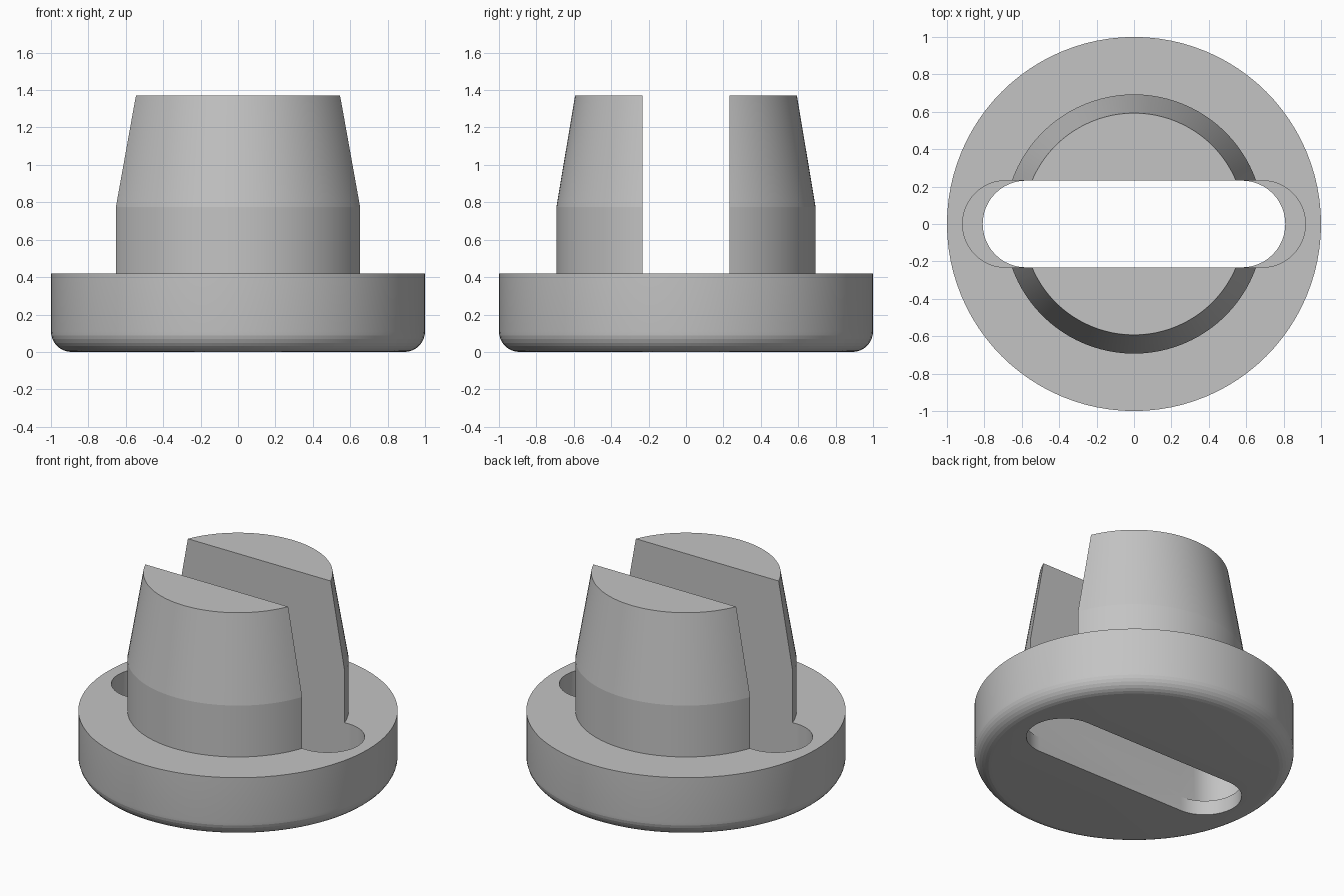
import bpy, bmesh
from math import pi, sin, cos, radians

cube = bpy.data.objects.get("Cube")
if cube:
    bpy.data.objects.remove(cube, do_unlink=True)

grey = bpy.data.materials.new("plain grey")
grey.use_nodes = True
colour = (0.55, 0.55, 0.55, 1)
grey.diffuse_color = colour
grey.node_tree.nodes["Principled BSDF"].inputs["Base Color"].default_value = colour


def add_object(name, bm):
    bmesh.ops.recalc_face_normals(bm, faces=bm.faces[:])
    mesh = bpy.data.meshes.new(name)
    bm.to_mesh(mesh)
    bm.free()
    mesh.materials.append(grey)
    ob = bpy.data.objects.new(name, mesh)
    bpy.context.collection.objects.link(ob)
    return ob


def lathe(name, profile, steps=96):
    bm = bmesh.new()
    verts = [bm.verts.new((r, 0, z)) for r, z in profile]
    edges = [bm.edges.new(pair) for pair in zip(verts, verts[1:])]
    bmesh.ops.spin(bm, geom=verts + edges, cent=(0, 0, 0), axis=(0, 0, 1),
                   angle=2 * pi, steps=steps, use_merge=True)
    bmesh.ops.remove_doubles(bm, verts=bm.verts[:], dist=1e-5)
    # Cap the two open ends
    bmesh.ops.holes_fill(bm, edges=[e for e in bm.edges if e.is_boundary], sides=0)
    return add_object(name, bm)


def slot_cutter(name, straight, radius, z0, z1, steps=24):
    bm = bmesh.new()
    outline = []
    for side, start in ((1, -pi / 2), (-1, pi / 2)):
        for i in range(steps + 1):
            a = start + pi * i / steps
            outline.append(bm.verts.new((side * straight + radius * cos(a), radius * sin(a), z0)))
    face = bm.faces.new(outline)
    top = bmesh.ops.extrude_face_region(bm, geom=[face])["geom"]
    bmesh.ops.translate(bm, vec=(0, 0, z1 - z0),
                        verts=[g for g in top if isinstance(g, bmesh.types.BMVert)])
    ob = add_object(name, bm)
    ob.hide_render = True
    return ob


# Flanged plug: rounded lower rim, straight collar and tapered top
FILLET = 0.11
rim = [(1 - FILLET + FILLET * sin(i * pi / 16), FILLET - FILLET * cos(i * pi / 16))
       for i in range(9)]
plug = lathe("slotted_plug", rim + [(1, 0.42), (0.693, 0.42), (0.693, 0.775), (0.593, 1.37)])

# Long upper slot, and a shorter one through the floor that leaves end ledges
cutters = [slot_cutter("upper_slot_cutter", 0.685, 0.232, 0.1, 2),
           slot_cutter("floor_slot_cutter", 0.577, 0.232, -0.5, 0.3)]
for cutter in cutters:
    mod = plug.modifiers.new(cutter.name, "BOOLEAN")
    mod.operation = "DIFFERENCE"
    mod.solver = "EXACT"
    mod.object = cutter

bpy.ops.object.select_all(action="DESELECT")
plug.select_set(True)
bpy.context.view_layer.objects.active = plug
for cutter in cutters:
    bpy.ops.object.modifier_apply(modifier=cutter.name)
for cutter in cutters:
    bpy.data.objects.remove(cutter, do_unlink=True)
bpy.ops.object.shade_smooth_by_angle(angle=radians(8))
